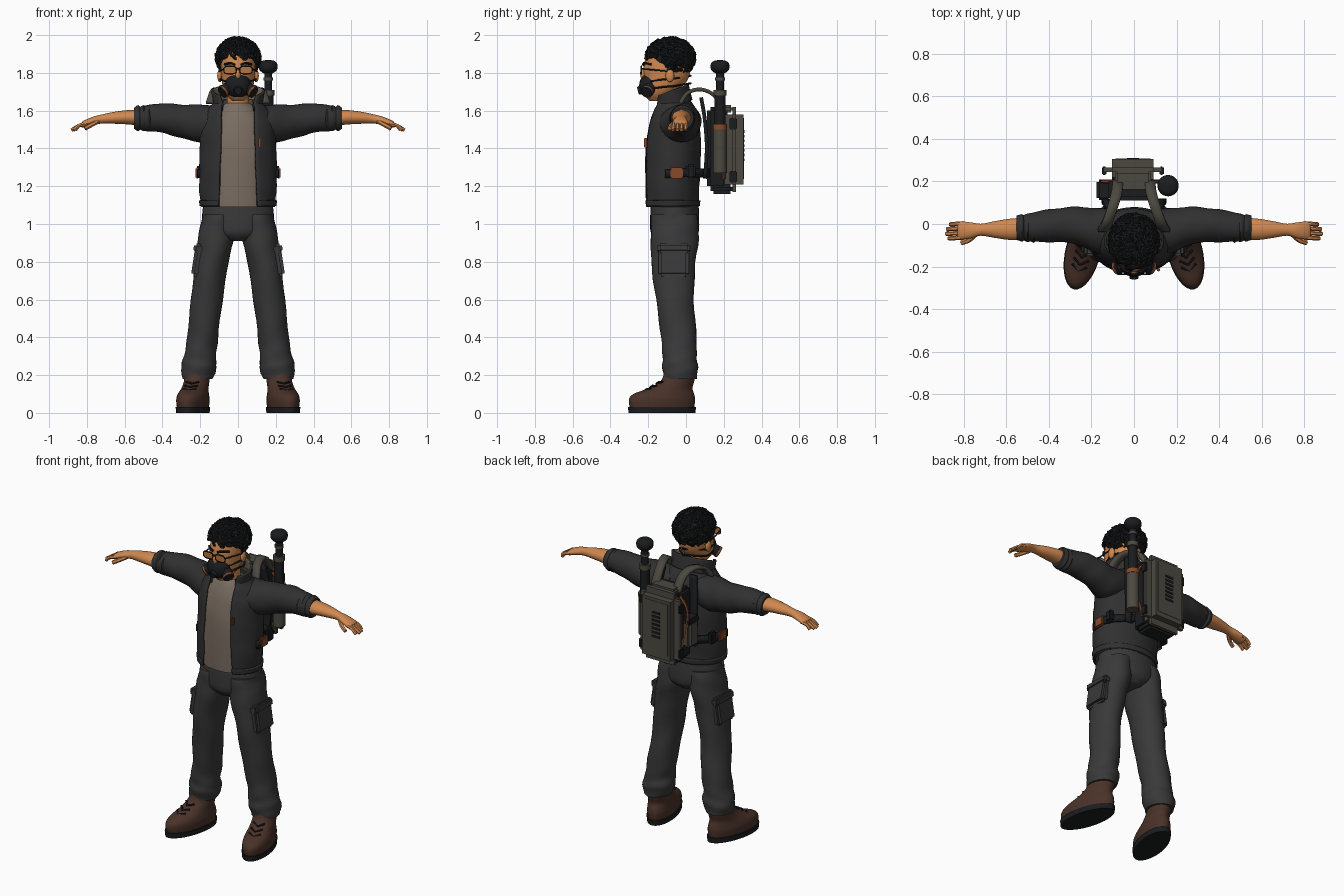
import bpy, bmesh, math, random
from mathutils import Vector, Matrix

random.seed(4)
if "Cube" in bpy.data.objects:
    bpy.data.objects.remove(bpy.data.objects["Cube"])
parts = []


def material(name, code):
    def linear(c):
        return ((c + .055) / 1.055) ** 2.4 if c > .04 else c / 12.92
    rgba = [linear(int(code[i:i + 2], 16) / 255) for i in (0, 2, 4)] + [1]
    m = bpy.data.materials.new(name)
    m.use_nodes = True
    m.diffuse_color = rgba
    m.node_tree.nodes["Principled BSDF"].inputs["Base Color"].default_value = rgba
    return m


skin = material("skin", "D08850")
cloth = material("jacket_charcoal", "303031")
denim = material("trouser_grey", "39393A")
leather = material("boot_brown", "4A3229")
linen = material("shirt_taupe", "7A6D61")
black = material("black", "1B1C1E")
olive = material("pack_olive", "4B4940")
copper = material("copper", "874A2A")
amber = material("lens_amber", "B5743F")


def finish(name, bm, *mats, fix=True):
    if fix:
        bmesh.ops.recalc_face_normals(bm, faces=bm.faces)
    mesh = bpy.data.meshes.new(name)
    bm.to_mesh(mesh)
    bm.free()
    for m in mats:
        mesh.materials.append(m)
    obj = bpy.data.objects.new(name, mesh)
    bpy.context.collection.objects.link(obj)
    parts.append(obj)
    return obj


def smooth(pts, k=4):
    """Interpolate tuples with a smooth spline."""
    out, last = [], len(pts) - 1
    for i in range(last):
        quad = zip(pts[max(i - 1, 0)], pts[i], pts[i + 1], pts[min(i + 2, last)])
        quad = list(quad)
        for j in range(k):
            t = j / k
            out.append(tuple(b + .5 * t * (c - a + t * (2 * a - 5 * b + 4 * c - d + t * (3 * (b - c) + d - a)))
                             for a, b, c, d in quad))
    return out + [tuple(pts[-1])]


def tube(name, axis, rings, *mats, side=1, fold=0, tilt=0, shell=0, n=32):
    """Loft of ellipses (x, y, z, radius, radius[, half width of front opening])."""
    bm = bmesh.new()
    rows = []
    is_open = len(rings[0]) > 5
    for i, (x, y, z, a, b, *gap) in enumerate(smooth(rings)):
        start = math.asin(gap[0] / a) if is_open else 0
        span = 2 * (math.pi - start) / (n - 1 if is_open else n)
        row = []
        for j in range(n):
            t = start + span * j
            r = 1 + fold * (math.sin(i * 1.4 + 2 * t) + .7 * math.sin(i * .8 - 3 * t + 1))
            u, v = a * r * math.sin(t), -b * r * math.cos(t)
            p = (x + u, y + v, z + tilt * v) if axis == "Z" else (x, y + u, z + v)
            row.append(bm.verts.new((p[0] * side, p[1], p[2])))
        rows.append(row)
    for low, high in zip(rows, rows[1:]):
        for j in range(n - is_open):
            k = (j + 1) % n
            bm.faces.new((low[j], low[k], high[k], high[j]))
    if not is_open:
        bm.faces.new(rows[0])
        bm.faces.new(rows[-1])
    obj = finish(name, bm, *mats, fix=not is_open)
    if shell:
        mod = obj.modifiers.new("thickness", "SOLIDIFY")
        mod.thickness, mod.offset = shell, -1
        mod.material_offset = len(mats) - 1
    return obj


def box(name, loc, size, mat, bevel=.01, lean=0):
    bm = bmesh.new()
    bmesh.ops.create_cube(bm, size=1, matrix=Matrix.Diagonal((*size, 1)))
    if bevel:
        bmesh.ops.bevel(bm, geom=bm.edges[:], offset=bevel, segments=2, affect="EDGES")
    bm.transform(Matrix.Translation(loc) @ Matrix.Rotation(lean, 4, "Y"))
    return finish(name, bm, mat)


def ball(name, loc, size, mat):
    bm = bmesh.new()
    bmesh.ops.create_uvsphere(bm, u_segments=24, v_segments=16, radius=1,
                              matrix=Matrix.Translation(loc) @ Matrix.Diagonal((*size, 1)))
    return finish(name, bm, mat)


def rod(name, start, end, r, mat, r_end=None):
    a, b = Vector(start), Vector(end)
    turn = (b - a).to_track_quat("Z", "Y").to_matrix().to_4x4()
    bm = bmesh.new()
    bmesh.ops.create_cone(bm, cap_ends=True, segments=20, radius1=r, radius2=r_end or r,
                          depth=(b - a).length, matrix=Matrix.Translation((a + b) / 2) @ turn)
    return finish(name, bm, mat)


def cord(name, paths, r, mat, closed=False):
    """Round strands swept along paths, turned into one mesh."""
    curve = bpy.data.curves.new(name, "CURVE")
    curve.dimensions, curve.bevel_depth, curve.bevel_resolution = "3D", r, 1
    curve.use_fill_caps = True
    for path in paths:
        spline = curve.splines.new("POLY")
        spline.points.add(len(path) - 1)
        spline.use_cyclic_u = closed
        for point, p in zip(spline.points, path):
            point.co = (*p, 1)
    temp = bpy.data.objects.new(name + "_path", curve)
    bm = bmesh.new()
    mesh = bpy.data.meshes.new_from_object(temp)
    bm.from_mesh(mesh)
    bpy.data.objects.remove(temp)
    bpy.data.meshes.remove(mesh)
    return finish(name, bm, mat)


def ribbon(name, path, across, mat, thick=.014):
    bm = bmesh.new()
    w = Vector(across) / 2
    rows = [(bm.verts.new(Vector(p) - w), bm.verts.new(Vector(p) + w)) for p in smooth(path)]
    for (a, b), (c, d) in zip(rows, rows[1:]):
        bm.faces.new((a, b, d, c))
    obj = finish(name, bm, mat)
    mod = obj.modifiers.new("thickness", "SOLIDIFY")
    mod.thickness, mod.offset = thick, 0
    return obj


# Torso: shirt, open jacket and standing collar with pale lining
tube("shirt", "Z", [(0, -.08, 1.09, .18, .13), (0, -.075, 1.35, .18, .142), (0, -.07, 1.5, .17, .13),
                    (0, -.07, 1.6, .11, .1), (0, -.075, 1.64, .065, .07)], linen, fold=.006)
jacket = [(0, -.08, 1.09, .195, .148, .105), (0, -.08, 1.2, .205, .15, .1), (0, -.075, 1.35, .203, .155, .095),
          (0, -.07, 1.5, .2, .145, .09), (0, -.065, 1.58, .18, .13, .09), (0, -.07, 1.63, .14, .11, .09),
          (0, -.075, 1.66, .115, .095, .08)]
tube("jacket_body", "Z", jacket, cloth, linen, fold=.008, shell=.012, n=48)
tube("jacket_hem", "Z", [(0, -.08, 1.095, .203, .155, .106), (0, -.08, 1.125, .207, .156, .105)],
     cloth, shell=.012, n=48)
tube("collar", "Z", [(0, -.07, 1.62, .13, .105, .09), (0, -.075, 1.66, .135, .1, .085),
                     (0, -.08, 1.705, .142, .095, .1)], cloth, linen, tilt=.35, shell=.012)
box("chest_zip", (.115, -.215, 1.43), (.012, .016, .05), copper, .003)

# Trousers
tube("hips", "Z", [(0, -.06, 1.13, .18, .125), (0, -.06, 1.02, .19, .13), (0, -.06, .95, .16, .125),
                   (0, -.06, .91, .06, .09)], denim)

for s, label in ((1, "left"), (-1, "right")):
    # Legs with bunched ankles and cargo pockets
    tube(label + "_trouser_leg", "Z", [
        (.1, -.06, 1.05, .088, .12), (.11, -.06, .95, .098, .127), (.14, -.065, .8, .09, .118),
        (.165, -.06, .6, .084, .1), (.187, -.037, .4, .082, .094), (.202, -.035, .3, .085, .09),
        (.207, -.03, .24, .094, .095), (.215, -.03, .18, .08, .085)], denim, side=s, fold=.022)
    box(label + "_cargo_pocket", (s * .213, -.065, .8), (.05, .16, .16), denim, .015, -s * .15)
    box(label + "_pocket_flap", (s * .205, -.065, .87), (.06, .17, .05), denim, .012, -s * .15)

    # Boots, turned outward
    boot = [tube(label + "_boot", "Z", [
        (0, -.1, .025, .076, .175), (0, -.1, .07, .08, .18), (0, -.09, .1, .075, .165),
        (0, -.055, .13, .068, .12), (0, -.015, .17, .066, .09), (0, 0, .22, .068, .085)], leather),
        tube(label + "_sole", "Z", [(0, -.1, 0, .08, .182), (0, -.1, .032, .083, .185)], black),
        cord(label + "_laces", [[(-.035, y + .025, z + .01), (0, y, z), (.035, y + .025, z + .01)]
                                for y, z in ((-.195, .117), (-.165, .135), (-.13, .155))], .006, black)]
    for obj in boot:
        obj.location = (s * .215, -.03, 0)
        obj.rotation_euler.z = s * .24

    # Sleeves, rolled cuffs and bare forearms
    tube(label + "_sleeve", "X", [
        (.08, -.04, 1.54, .11, .09), (.18, -.03, 1.53, .105, .1), (.29, -.005, 1.543, .085, .09),
        (.4, -.008, 1.56, .077, .078), (.5, -.018, 1.56, .066, .066)], cloth, side=s, fold=.02)
    for i in range(3):
        x = .46 + i * .028
        tube(label + "_cuff_roll", "X", [(x, -.018, 1.56, .058, .056), (x + .012, -.018, 1.56, .07 - i * .003, .069),
                                         (x + .035, -.018, 1.56, .057, .055)], cloth, side=s, fold=.01)
    tube(label + "_forearm", "X", [
        (.48, -.02, 1.56, .052, .045), (.58, -.025, 1.565, .05, .038), (.66, -.026, 1.562, .038, .031),
        (.72, -.027, 1.556, .028, .024), (.77, -.03, 1.545, .038, .022), (.82, -.03, 1.528, .042, .017),
        (.83, -.03, 1.523, .03, .009)], skin, side=s)
    for i in range(4):
        y = -.063 + i * .022
        reach = (.87, .882, .878, .862)[i]
        cord(label + "_finger", [smooth([(s * .8, y, 1.532), (s * .84, y - .003, 1.522),
                                         (s * reach, y - .005, 1.497)])], .0105, skin)
    cord(label + "_thumb", [smooth([(s * .74, -.045, 1.543), (s * .775, -.075, 1.525),
                                    (s * .81, -.088, 1.506)])], .012, skin)

    # Ears, glasses and mask filters
    ball(label + "_ear", (s * .096, -.085, 1.785), (.014, .023, .034), skin)
    rim = []
    for i in range(20):
        t = i * math.pi / 10
        c, d = math.cos(t), math.sin(t)
        rim.append((s * .042 + .033 * math.copysign(abs(c) ** .6, c), -.236,
                    1.815 + .02 * math.copysign(abs(d) ** .6, d)))
    cord(label + "_glasses_rim", [rim], .004, black, closed=True)
    box(label + "_lens", (s * .042, -.235, 1.815), (.06, .004, .034), amber, 0)
    rod(label + "_glasses_arm", (s * .075, -.235, 1.822), (s * .099, -.09, 1.808), .004, black)
    cord(label + "_eyebrow", [smooth([(s * .015, -.226, 1.843), (s * .04, -.22, 1.852),
                                      (s * .07, -.185, 1.845)])], .007, black)
    hub, tip = Vector((s * .05, -.19, 1.72)), Vector((s * .085, -.21, 1.695))
    rod(label + "_filter", hub, tip, .032, black)
    rod(label + "_filter_ring", hub.lerp(tip, .7), hub.lerp(tip, .9), .034, copper)
    cord(label + "_mask_strap", [smooth([(s * .06, -.19, z), (s * .089, -.12, z + .01), (s * .088, -.06, z + .015),
                                         (0, .025, z + .03)]) for z in (1.715, 1.755)], .006, black)

    # Harness over the shoulder and around the waist
    ribbon(label + "_shoulder_strap", [(s * .075, .2, 1.6), (s * .08, .15, 1.68), (s * .1, .08, 1.712),
                                       (s * .125, .01, 1.695), (s * .145, -.03, 1.64)], (.05, 0, 0), olive, .02)
    ribbon(label + "_back_strap", [(s * .11, .08, 1.67), (s * .125, .1, 1.55), (s * .13, .11, 1.4),
                                   (s * .12, .1, 1.24)], (.045, 0, 0), black, .02)
    ribbon(label + "_waist_strap", [(s * .09, .12, 1.27), (s * .18, .04, 1.27), (s * .213, -.04, 1.27),
                                    (s * .207, -.11, 1.265)], (0, 0, .045), black)
    box(label + "_waist_buckle", (s * .215, -.05, 1.27), (.02, .07, .06), copper, .006)
    box(label + "_waist_pouch", (s * .2, .025, 1.28), (.035, .05, .075), black, .01)

# Head, neck and mask
tube("neck", "Z", [(0, -.075, 1.57, .062, .062), (0, -.08, 1.72, .056, .06)], skin)
tube("head", "Z", [
    (0, -.15, 1.65, .03, .04), (0, -.145, 1.68, .058, .072), (0, -.125, 1.72, .078, .098),
    (0, -.105, 1.77, .088, .117), (0, -.1, 1.83, .092, .125), (0, -.095, 1.9, .085, .11),
    (0, -.09, 1.95, .05, .07)], skin)
ball("nose", (0, -.225, 1.795), (.014, .018, .032), skin)
rod("glasses_bridge", (-.012, -.237, 1.822), (.012, -.237, 1.822), .004, black)
ball("mask", (0, -.185, 1.733), (.07, .063, .068), black)
rod("mask_valve", (0, -.23, 1.712), (0, -.255, 1.705), .026, black, .02)

# Curly hair: a cap covered in small coils
centre, radii = Vector((0, -.083, 1.88)), Vector((.104, .118, .094))
ball("hair_cap", centre, radii, black)
curls = []
while len(curls) < 260:
    out = Vector([random.gauss(0, 1) for _ in range(3)]).normalized()
    p = centre + out * radii
    if p.z < 1.775 + .11 * min(1, max(0, (-.05 - p.y) / .09)):
        continue
    u = out.orthogonal().normalized()
    v = out.cross(u)
    size, phase = random.uniform(.011, .019), random.uniform(0, 6)
    curls.append([p + out * (.002 * j - .002) + (u * math.cos(phase + j * .8) + v * math.sin(phase + j * .8)) * size
                  for j in range(9)])
cord("hair_curls", curls, .0075, black)

# Backpack: hard case on a dark frame with side fittings
box("pack_frame", (-.01, .165, 1.4), (.22, .11, .44), black, .02)
box("pack_case", (-.005, .255, 1.395), (.275, .1, .45), olive, .04)
box("pack_panel", (-.005, .303, 1.4), (.17, .008, .33), olive, .003)
for i in range(7):
    box("pack_vent", (-.005, .308, 1.34 + i * .025), (.055, .004, .014), black, 0)
box("pack_top_lid", (-.005, .2, 1.61), (.17, .1, .04), olive, .012)
box("pack_base", (-.005, .19, 1.185), (.19, .12, .05), black, .015)
for s in (1, -1):
    for z in (1.25, 1.53):
        box("case_latch", (s * .135 - .005, .25, z), (.02, .04, .06), black, .005)
    cord("pack_hose", [smooth([(s * .1, .2, 1.58), (s * .15, .2, 1.5), (s * .14, .2, 1.35), (s * .1, .2, 1.24)])],
         .009, copper)
box("side_pouch", (-.14, .16, 1.35), (.06, .09, .17), olive, .015)
box("side_pouch_flap", (-.142, .16, 1.43), (.066, .096, .04), black, .01)

# Mast with a domed sensor on the left of the pack
for name, low, high, r, mat in (("canister", 1.27, 1.5, .036, olive), ("canister_ring", 1.5, 1.53, .038, copper),
                                ("mast_body", 1.53, 1.68, .028, black), ("mast_collar", 1.68, 1.71, .034, olive),
                                ("mast_stem", 1.71, 1.81, .021, black), ("mast_ring", 1.76, 1.775, .026, olive)):
    rod(name, (.16, .18, low), (.16, .18, high), r, mat)
tube("sensor_dome", "Z", [(.16, .18, 1.795, .02, .02), (.16, .18, 1.815, .046, .046), (.16, .18, 1.845, .049, .049),
                          (.16, .18, 1.862, .035, .035), (.16, .18, 1.868, .01, .01)], black)

# Smooth shading with crisp edges
bpy.ops.object.select_all(action="DESELECT")
for obj in parts:
    obj.select_set(True)
bpy.context.view_layer.objects.active = parts[0]
bpy.ops.object.shade_smooth_by_angle(angle=math.radians(40))
